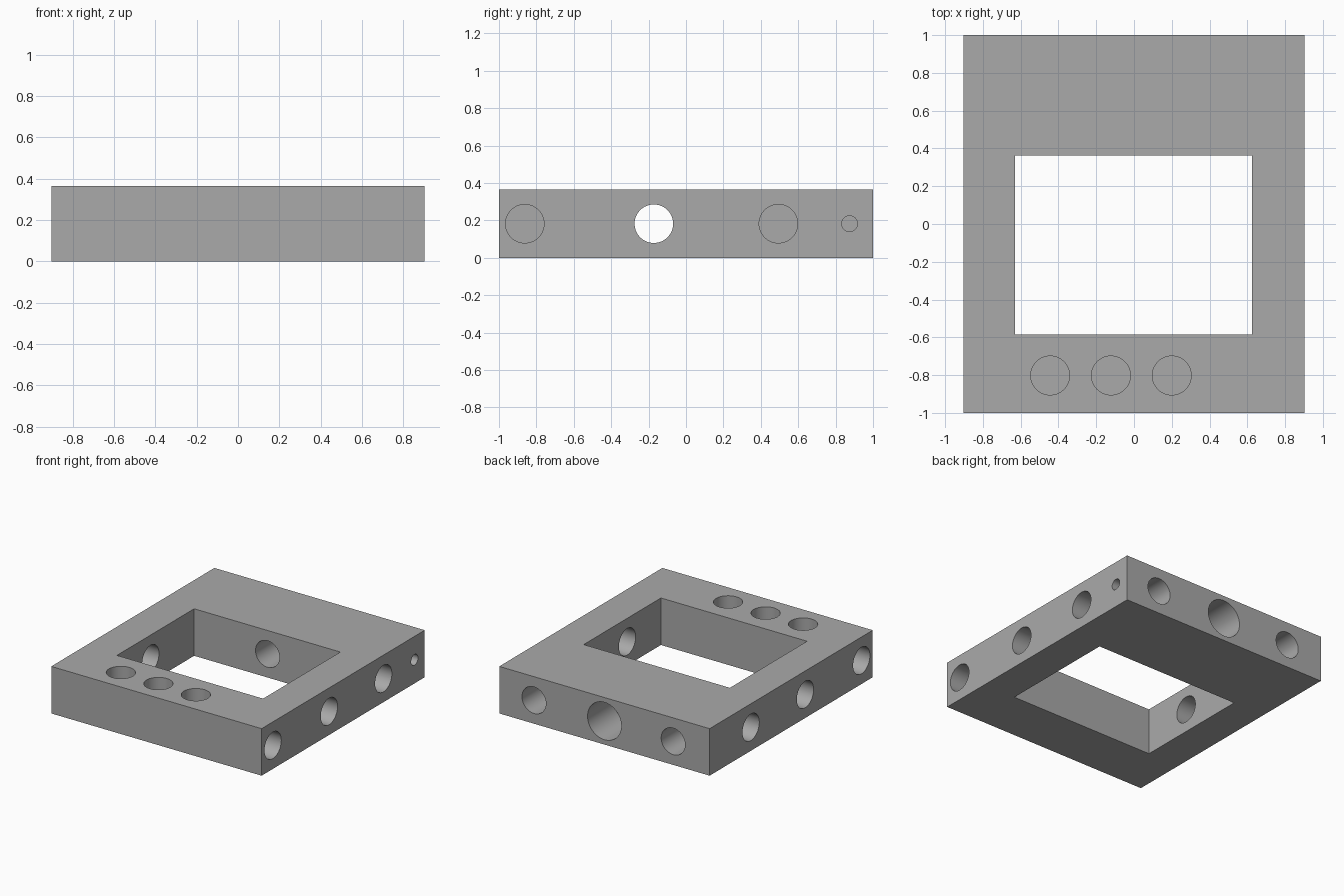
import bpy
import math
from mathutils import Vector

if "Cube" in bpy.data.objects:
    bpy.data.objects.remove(bpy.data.objects["Cube"], do_unlink=True)

HALF_X, HALF_Y, HEIGHT = 0.903, 1.0, 0.365
MID_Z = HEIGHT / 2
BORE = 0.103

grey = bpy.data.materials.new("plain_grey")
grey.use_nodes = True
colour = (0.4, 0.4, 0.4, 1)
grey.diffuse_color = colour
grey.node_tree.nodes["Principled BSDF"].inputs["Base Color"].default_value = colour


def box(name, low, high):
    low, high = Vector(low), Vector(high)
    bpy.ops.mesh.primitive_cube_add(size=1, location=(low + high) / 2)
    obj = bpy.context.object
    obj.name = name
    obj.scale = high - low
    bpy.ops.object.transform_apply(location=True, rotation=True, scale=True)
    obj.data.materials.append(grey)
    return obj


def cut(cutter):
    """Subtract a cutter from the frame and discard it."""
    cutter.hide_render = True
    mod = frame.modifiers.new("cut", 'BOOLEAN')
    mod.operation = 'DIFFERENCE'
    mod.solver = 'EXACT'
    mod.object = cutter
    bpy.context.view_layer.objects.active = frame
    bpy.ops.object.modifier_apply(modifier=mod.name)
    bpy.data.objects.remove(cutter, do_unlink=True)


def drill(mouth, inward, depth, radius=BORE):
    """Bore a round hole from a point on a face along an inward direction."""
    inward = Vector(inward)
    lead = 0.05
    bpy.ops.mesh.primitive_cylinder_add(
        vertices=64, radius=radius, depth=depth + lead,
        location=Vector(mouth) + inward * (depth - lead) / 2,
        rotation=inward.to_track_quat('Z', 'Y').to_euler())
    cutter = bpy.context.object
    cutter.data.materials.append(grey)
    cut(cutter)


# Rectangular block with a large window through it
frame = box("frame_block", (-HALF_X, -HALF_Y, 0), (HALF_X, HALF_Y, HEIGHT))
cut(box("window_cutter", (-0.63, -0.585, -0.1), (0.625, 0.362, HEIGHT + 0.1)))

# Side bores: the middle pair opens into the window, the others are blind
for side in (-1, 1):
    for y, depth in ((-0.862, 0.28), (-0.172, 0.32), (0.494, 0.28)):
        drill((side * HALF_X, y, MID_Z), (-side, 0, 0), depth)

# Small pin hole on one side only
drill((HALF_X, 0.875, MID_Z), (-1, 0, 0), 0.15, 0.042)

# Back bores, with a wide counterbore in the middle reaching the window
for x in (-0.59, 0.605):
    drill((x, HALF_Y, MID_Z), (0, -1, 0), 0.3)
drill((0, HALF_Y, MID_Z), (0, -1, 0), 0.7)
drill((0, HALF_Y, MID_Z), (0, -1, 0), 0.32, 0.145)

# Row of three blind bores in the top of the front bar
for i in range(3):
    drill((-0.444 + i * 0.322, -0.802, HEIGHT), (0, 0, -1), 0.2)

# Smooth bore walls with crisp edges
bpy.ops.object.select_all(action='DESELECT')
frame.select_set(True)
bpy.context.view_layer.objects.active = frame
bpy.ops.object.shade_smooth_by_angle(angle=math.radians(30))
